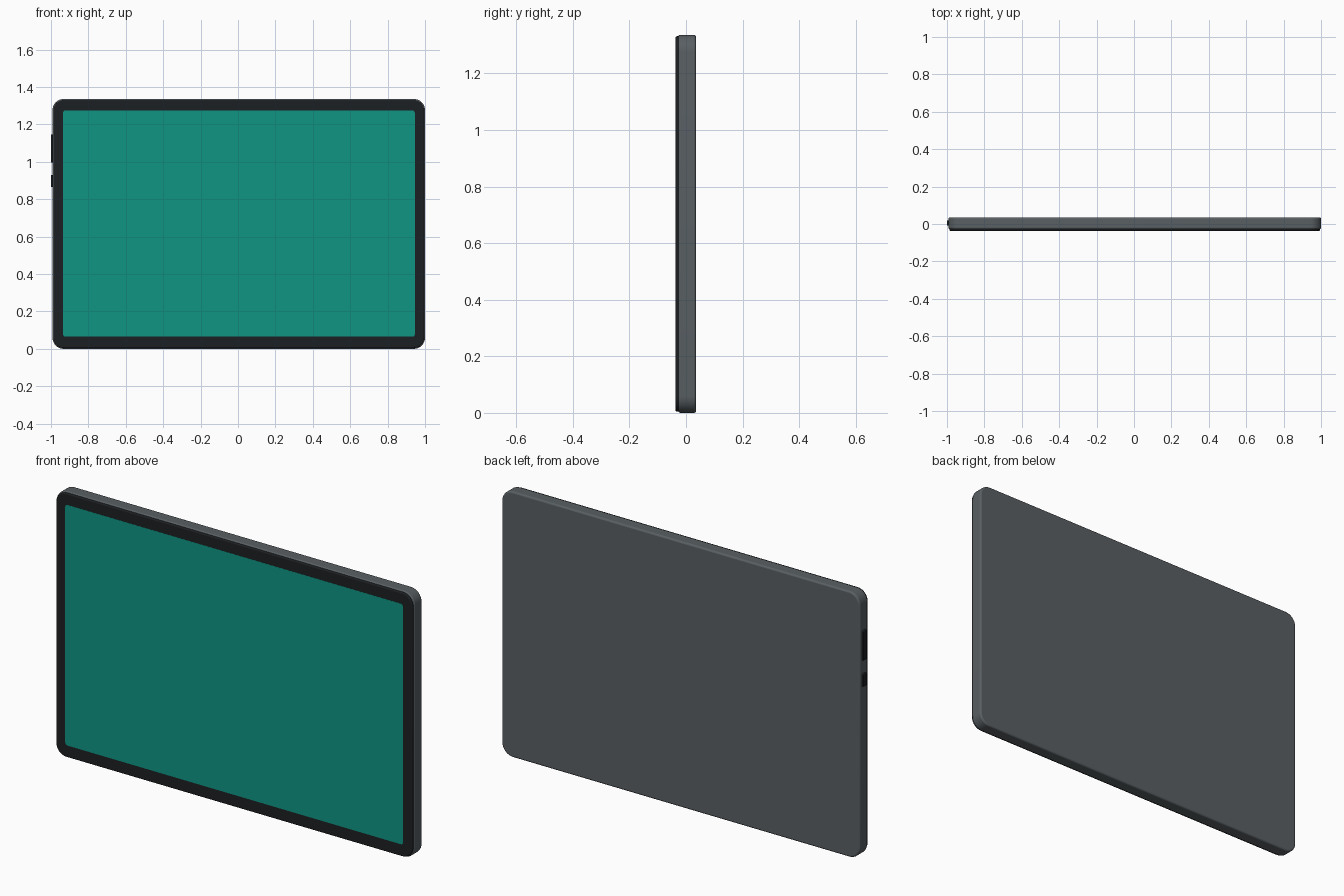
import bpy
import bmesh
import math

if "Cube" in bpy.data.objects:
    bpy.data.objects.remove(bpy.data.objects["Cube"])

CX, CZ = 0.004, 0.668  # centre of the slab; the side buttons stick out on -x


def material(name, color):
    m = bpy.data.materials.new(name)
    m.diffuse_color = (*color, 1)
    m.use_nodes = True
    m.node_tree.nodes["Principled BSDF"].inputs["Base Color"].default_value = m.diffuse_color
    return m


def slab(name, center, size, radius, bevel, mat, axis='Y', segments=8):
    """Box with rounded corners around one axis and a small softened rim."""
    i = 'XYZ'.index(axis)
    bm = bmesh.new()
    bmesh.ops.create_cube(bm, size=1)
    for v in bm.verts:
        v.co = [c * s for c, s in zip(v.co, size)]
    edges = [e for e in bm.edges
             if abs(e.verts[0].co[i] - e.verts[1].co[i]) > 1e-6]
    bmesh.ops.bevel(bm, geom=edges, offset=radius, segments=segments,
                    profile=0.5, affect='EDGES')
    mesh = bpy.data.meshes.new(name)
    bm.to_mesh(mesh)
    bm.free()
    ob = bpy.data.objects.new(name, mesh)
    bpy.context.collection.objects.link(ob)
    ob.location = center
    mesh.materials.append(mat)
    if bevel:
        mod = ob.modifiers.new("rim", 'BEVEL')
        mod.width = bevel
        mod.segments = 3
        mod.limit_method = 'ANGLE'
        mod.angle_limit = math.radians(40)
    bpy.ops.object.select_all(action='DESELECT')
    ob.select_set(True)
    bpy.context.view_layer.objects.active = ob
    bpy.ops.object.shade_smooth_by_angle(angle=math.radians(35))
    return ob


shell = material("shell_grey", (0.10, 0.115, 0.125))
black = material("bezel_black", (0.012, 0.014, 0.016))
teal = material("screen_teal", (0.005, 0.30, 0.23))

# Metal shell
slab("body", (CX, 0.004, CZ), (1.992, 0.064, 1.336), 0.06, 0.008, shell)

# Front glass with its black border
slab("bezel", (CX, -0.029, CZ), (1.982, 0.016, 1.326), 0.056, 0.005, black)

# Display area, just proud of the glass
slab("screen", (CX + 0.001, -0.0365, 0.67), (1.88, 0.002, 1.21), 0.012, 0, teal,
     segments=4)

# Side buttons: long volume key and short power key
for name, z0, z1 in (("volume_button", 0.997, 1.147), ("power_button", 0.865, 0.93)):
    slab(name, (-0.992, 0.005, (z0 + z1) / 2), (0.016, 0.026, z1 - z0),
         0.006, 0.003, black, axis='X', segments=4)
